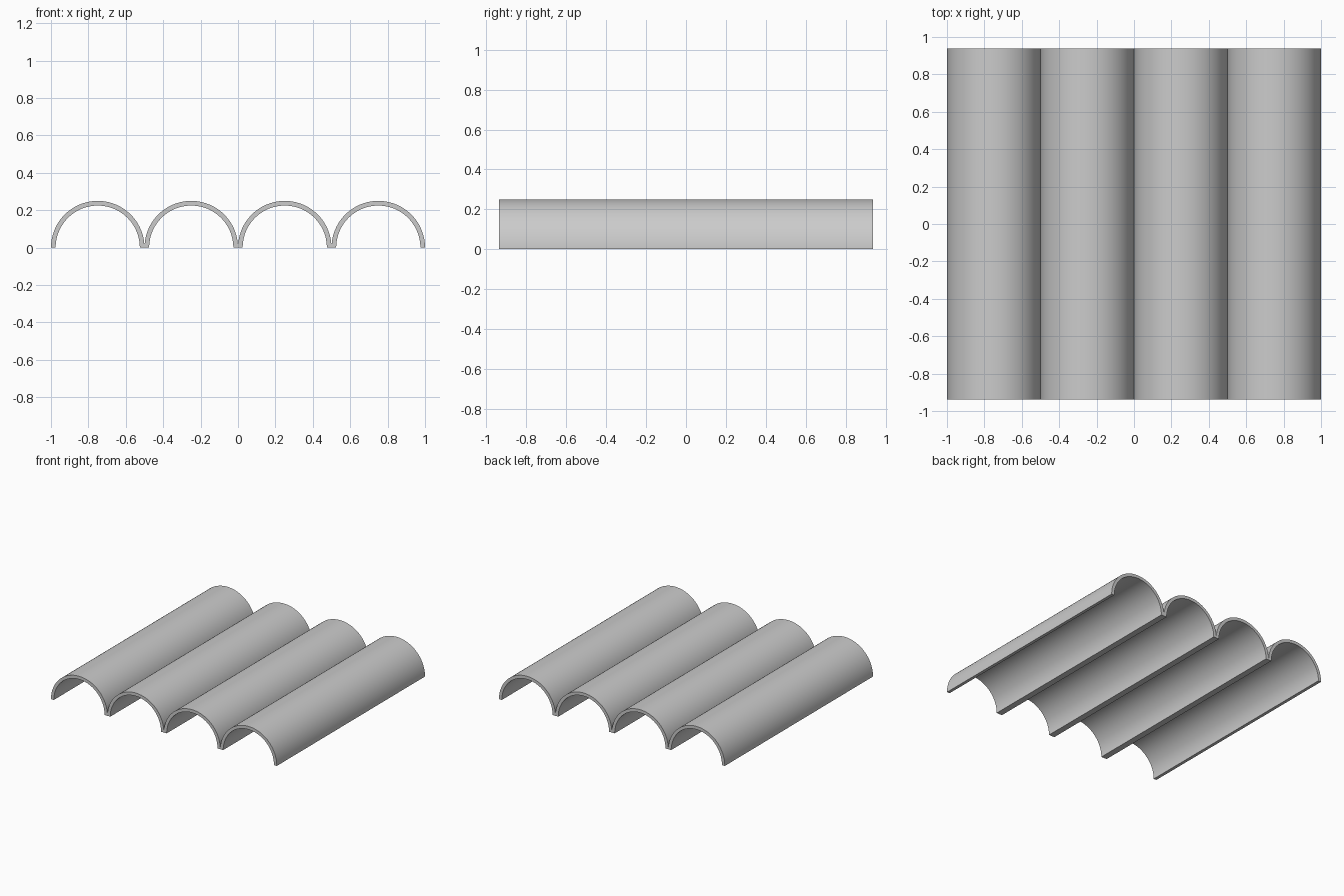
import bpy
import bmesh
import math

if "Cube" in bpy.data.objects:
    bpy.data.objects.remove(bpy.data.objects["Cube"])

OUTER, INNER = 0.25, 0.225
HALF_LENGTH = 0.9375
SEGMENTS = 48


def arch_shell(name, x):
    """Half-pipe shell: a half-ring profile extruded along y."""
    bm = bmesh.new()
    angles = [math.pi * i / SEGMENTS for i in range(SEGMENTS + 1)]
    rings = [[bm.verts.new((r * math.cos(a), -HALF_LENGTH, r * math.sin(a))) for a in angles]
             for r in (OUTER, INNER)]
    outer, inner = rings
    # front end face as a strip of quads
    faces = [bm.faces.new((outer[i], outer[i + 1], inner[i + 1], inner[i]))
             for i in range(SEGMENTS)]
    # extrude to the back, keeping the front face closed
    result = bmesh.ops.extrude_face_region(bm, geom=faces, use_keep_orig=True)
    moved = [v for v in result["geom"] if isinstance(v, bmesh.types.BMVert)]
    bmesh.ops.translate(bm, verts=moved, vec=(0, 2 * HALF_LENGTH, 0))
    bmesh.ops.recalc_face_normals(bm, faces=bm.faces)

    mesh = bpy.data.meshes.new(name)
    bm.to_mesh(mesh)
    bm.free()
    obj = bpy.data.objects.new(name, mesh)
    obj.location.x = x
    bpy.context.collection.objects.link(obj)
    bpy.context.view_layer.objects.active = obj
    obj.select_set(True)
    return obj


# four roof arches side by side
for i in range(4):
    arch_shell(f"roof_arch_{i + 1}", -0.75 + 0.5 * i)

bpy.ops.object.shade_smooth_by_angle(angle=math.radians(30))
